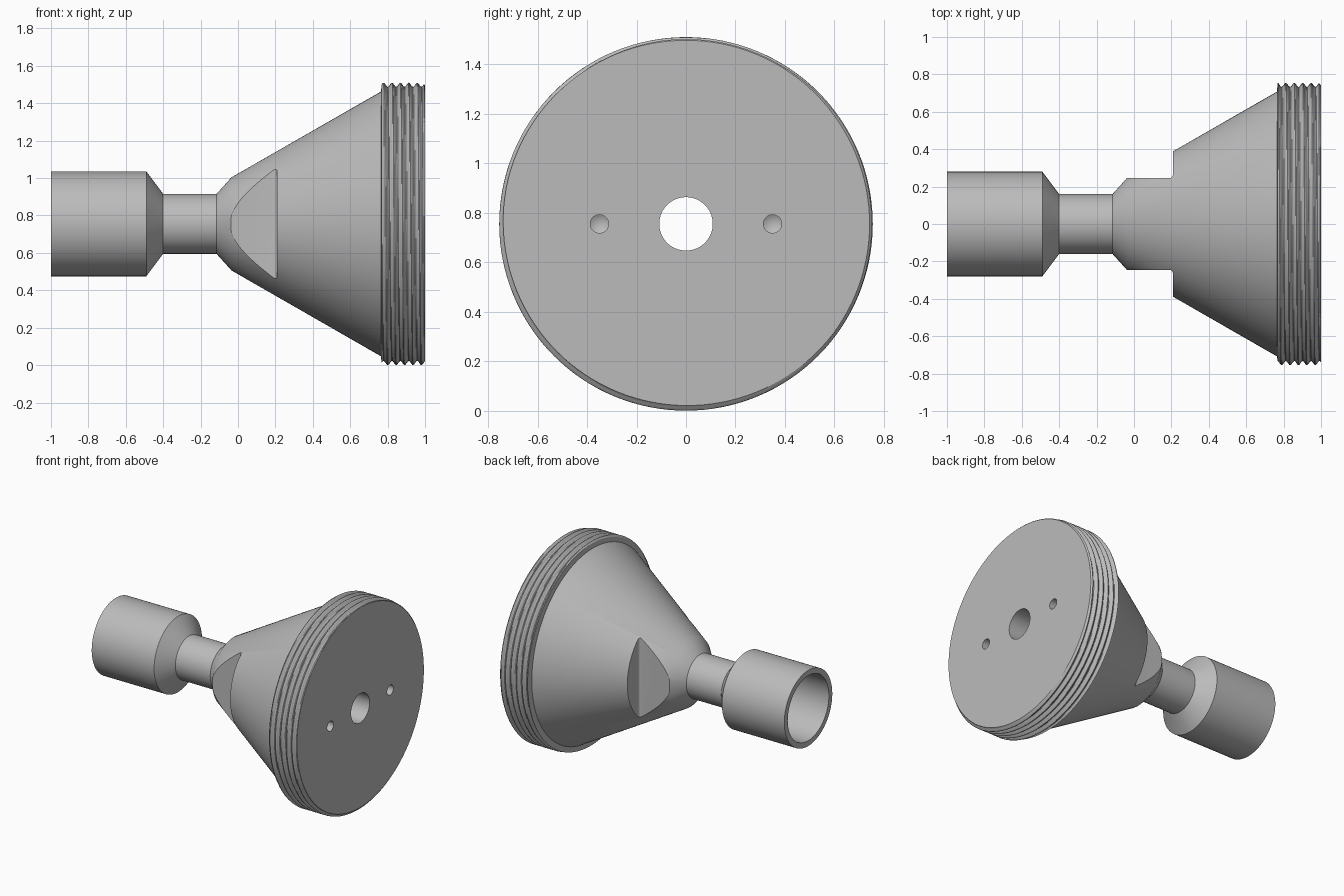
import bpy, bmesh, math
from mathutils import Matrix, Vector

AXIS_Z = 0.755
SEGS = 128

cube = bpy.data.objects.get("Cube")
if cube:
    bpy.data.objects.remove(cube, do_unlink=True)

metal = bpy.data.materials.new("grey metal")
metal.use_nodes = True
colour = (0.5, 0.5, 0.5, 1)
metal.diffuse_color = colour
metal.node_tree.nodes["Principled BSDF"].inputs["Base Color"].default_value = colour


def make_object(name, bm):
    bmesh.ops.recalc_face_normals(bm, faces=bm.faces)
    mesh = bpy.data.meshes.new(name)
    bm.to_mesh(mesh)
    bm.free()
    mesh.materials.append(metal)
    obj = bpy.data.objects.new(name, mesh)
    bpy.context.collection.objects.link(obj)
    return obj


def lathe(name, rows, segs, y=0):
    """Turn a closed loop of (x, radius) around the x axis; radius may depend on angle."""
    bm = bmesh.new()
    rings = []
    for x, r in rows:
        ring = []
        for i in range(segs):
            a = math.tau * i / segs
            rad = r(a) if callable(r) else r
            ring.append(bm.verts.new((x, y + rad * math.cos(a), AXIS_Z + rad * math.sin(a))))
        rings.append(ring)
    for k, ring in enumerate(rings):
        nxt = rings[(k + 1) % len(rings)]
        for i in range(segs):
            j = (i + 1) % segs
            bm.faces.new((ring[i], ring[j], nxt[j], nxt[i]))
    return make_object(name, bm)


# Helical thread on the wide rim
START, PITCH, ROWS = 0.767, 0.045, 48


def thread_radius(x):
    def radius(a):
        wave = math.cos(math.tau * (x - START) / PITCH - a)
        return min(0.744 + 0.011 * wave, 0.742 + (1 - x))
    return radius


thread = []
for k in range(ROWS + 1):
    x = START + (1 - START) * k / ROWS
    thread.append((x, thread_radius(x)))

# Socket, neck and cone outside, then the stepped bore inside
outside = [(-1, 0.28), (-0.49, 0.28), (-0.4, 0.16), (-0.115, 0.16),
           (-0.035, 0.249), (0.765, 0.708)]
bore = [(1, 0.108), (-0.42, 0.108), (-0.5, 0.24), (-1, 0.24)]
body = lathe("threaded_cone_body", outside + thread + bore, SEGS)


def cut(cutter):
    cutter.hide_render = True
    cutter.hide_set(True)
    mod = body.modifiers.new(cutter.name, "BOOLEAN")
    mod.operation = "DIFFERENCE"
    mod.solver = "EXACT"
    mod.object = cutter


# Wrench flats with a small fillet at the shoulder
FLAT, SHOULDER, FILLET = 0.245, 0.208, 0.02
for side, label in ((1, "back"), (-1, "front")):
    outline = [(-0.1, FLAT)]
    for i in range(7):
        a = math.pi / 2 * i / 6
        outline.append((SHOULDER - FILLET + FILLET * math.sin(a),
                        FLAT + FILLET - FILLET * math.cos(a)))
    outline += [(SHOULDER, 0.6), (-0.1, 0.6)]
    bm = bmesh.new()
    face = bm.faces.new([bm.verts.new((x, side * y, AXIS_Z - 0.5)) for x, y in outline])
    ext = bmesh.ops.extrude_face_region(bm, geom=[face])
    bmesh.ops.translate(bm, vec=(0, 0, 1),
                        verts=[v for v in ext["geom"] if isinstance(v, bmesh.types.BMVert)])
    cut(make_object(label + "_flat_cutter", bm))

# Two blind pin holes with drilled tips in the wide face
for side, label in ((1, "back"), (-1, "front")):
    bm = bmesh.new()
    turn = Matrix.Rotation(math.pi / 2, 4, "Y")
    bmesh.ops.create_cone(bm, cap_ends=True, segments=32, radius1=0.037, radius2=0.037,
                          depth=0.2, matrix=Matrix.Translation((1, side * 0.35, AXIS_Z)) @ turn)
    floor = min(bm.faces, key=lambda f: f.calc_center_median().x)
    tip = bmesh.ops.poke(bm, faces=[floor])["verts"]
    bmesh.ops.translate(bm, vec=Vector((-0.022, 0, 0)), verts=tip)
    cut(make_object(label + "_pin_hole_cutter", bm))

# Apply the cuts, drop the cutters and smooth the turned surfaces
bpy.ops.object.select_all(action="DESELECT")
bpy.context.view_layer.objects.active = body
body.select_set(True)
for mod in list(body.modifiers):
    cutter = mod.object
    bpy.ops.object.modifier_apply(modifier=mod.name)
    bpy.data.objects.remove(cutter, do_unlink=True)
bpy.ops.object.shade_smooth_by_angle(angle=math.radians(28))
